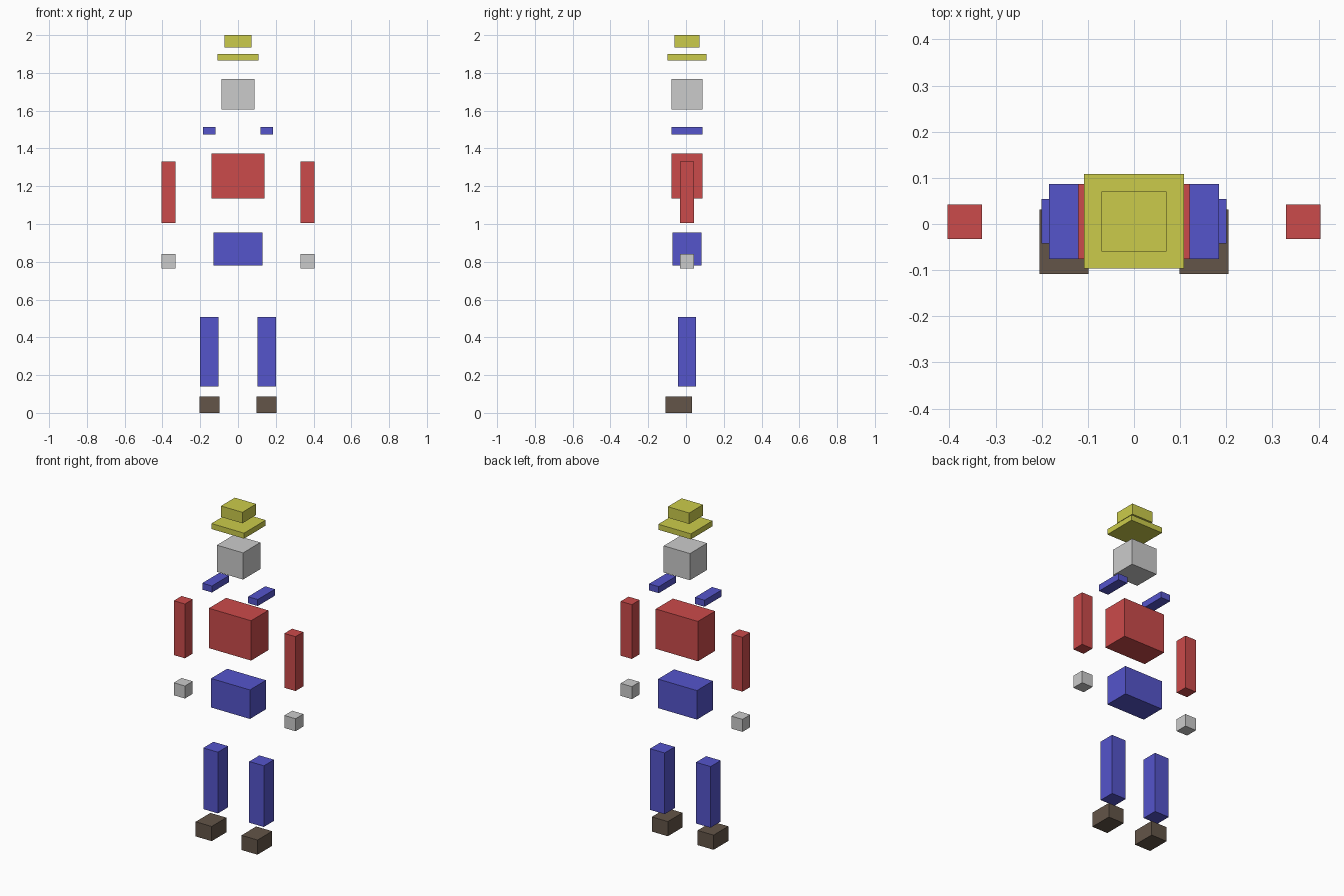
import bpy

if "Cube" in bpy.data.objects:
    bpy.data.objects.remove(bpy.data.objects["Cube"])


def material(name, rgb):
    m = bpy.data.materials.new(name)
    m.diffuse_color = (*rgb, 1)
    m.use_nodes = True
    m.node_tree.nodes["Principled BSDF"].inputs["Base Color"].default_value = m.diffuse_color
    return m


YELLOW = material("yellow", (0.6, 0.6, 0.07))
RED = material("red", (0.6, 0.07, 0.07))
BLUE = material("blue", (0.09, 0.09, 0.6))
BROWN = material("brown", (0.125, 0.09, 0.065))


def box(name, x, y, z, mat=None):
    """Box from (min, max) ranges along each axis."""
    bpy.ops.mesh.primitive_cube_add(size=1, location=[(a + b) / 2 for a, b in (x, y, z)])
    ob = bpy.context.object
    ob.name = name
    ob.scale = [b - a for a, b in (x, y, z)]
    bpy.ops.object.transform_apply(location=False, rotation=False, scale=True)
    if mat:
        ob.data.materials.append(mat)
    return ob


def pair(name, x, y, z, mat=None):
    """The same box on both sides of the body."""
    box(name + "_left", x, y, z, mat)
    box(name + "_right", (-x[1], -x[0]), y, z, mat)


# Hat and head
box("hat_crown", (-0.071, 0.071), (-0.06, 0.071), (1.934, 2.0), YELLOW)
box("hat_brim", (-0.108, 0.108), (-0.097, 0.108), (1.866, 1.899), YELLOW)
box("head", (-0.087, 0.087), (-0.076, 0.087), (1.607, 1.767))

# Shoulder straps, shirt and trousers
pair("shoulder_strap", (0.12, 0.184), (-0.076, 0.087), (1.474, 1.513), BLUE)
box("torso", (-0.14, 0.14), (-0.076, 0.087), (1.135, 1.374), RED)
box("hips", (-0.129, 0.129), (-0.071, 0.081), (0.78, 0.954), BLUE)

# Limbs
pair("arm", (0.33, 0.404), (-0.032, 0.042), (1.006, 1.332), RED)
pair("hand", (0.33, 0.404), (-0.032, 0.042), (0.765, 0.84))
pair("leg", (0.104, 0.201), (-0.042, 0.054), (0.14, 0.507), BLUE)
pair("shoe", (0.099, 0.205), (-0.108, 0.031), (0.0, 0.088), BROWN)
